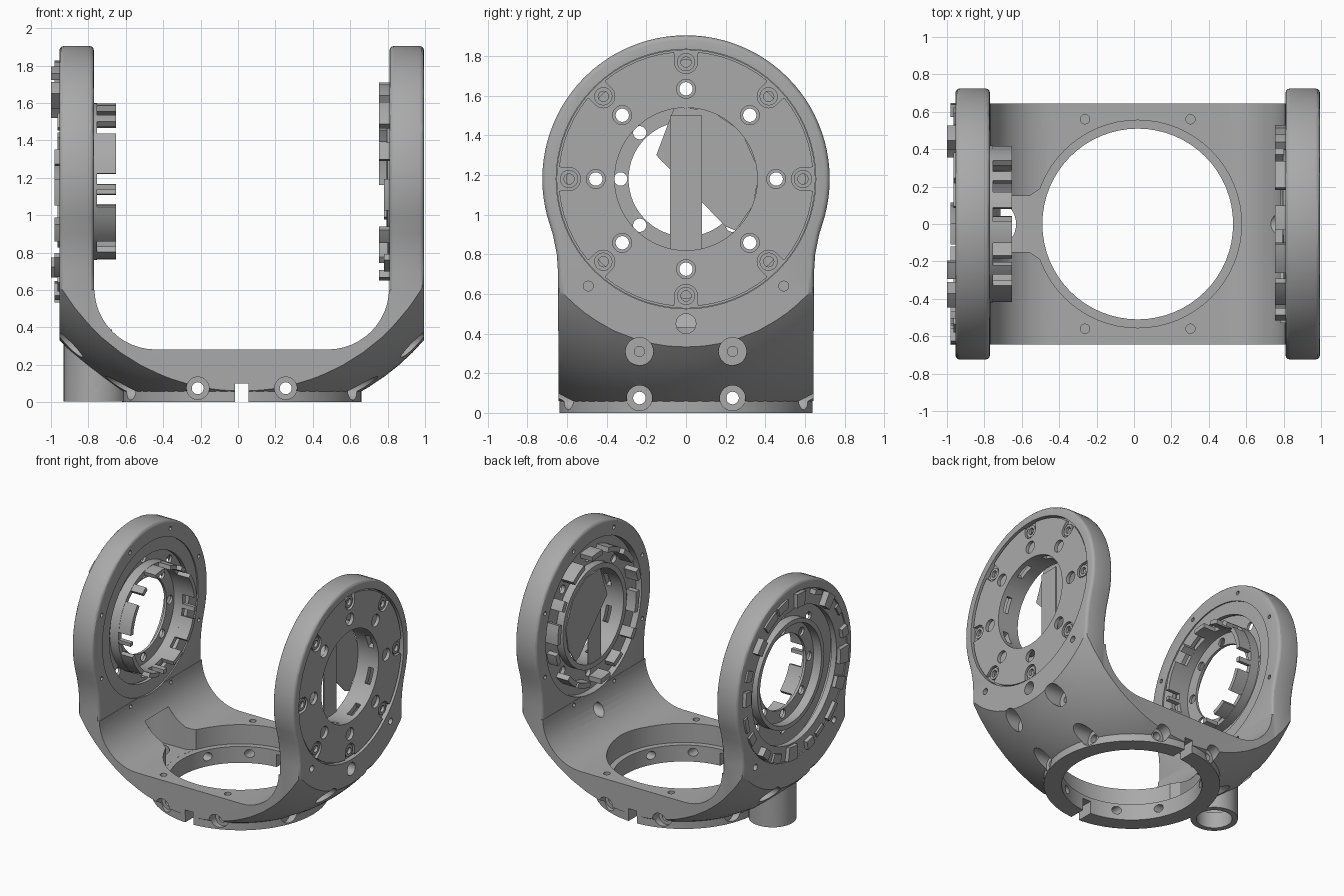
import bpy, bmesh, random
from math import sin, cos, pi, radians

random.seed(4)
if "Cube" in bpy.data.objects:
    bpy.data.objects.remove(bpy.data.objects["Cube"])

grey = bpy.data.materials.new("machined grey")
grey.use_nodes = True
COLOUR = (0.4, 0.4, 0.4, 1)
grey.diffuse_color = COLOUR
grey.node_tree.nodes["Principled BSDF"].inputs["Base Color"].default_value = COLOUR

CX, CZ = 0.02, 1.18       # middle of the yoke, height of the bearing axis


def finish(name, bm):
    bmesh.ops.recalc_face_normals(bm, faces=bm.faces)
    mesh = bpy.data.meshes.new(name)
    bm.to_mesh(mesh)
    bm.free()
    mesh.materials.append(grey)
    obj = bpy.data.objects.new(name, mesh)
    bpy.context.collection.objects.link(obj)
    return obj


def prism(name, axis, lo, hi, *outlines, round_edge=0):
    """Extrude 2D outlines along an axis; each outline may carry its own range."""
    place = {"x": lambda t, p: (t, p[0], p[1]), "y": lambda t, p: (p[0], t, p[1]),
             "z": lambda t, p: (p[0], p[1], t)}[axis]
    bm = bmesh.new()
    for pts in outlines:
        a = [bm.verts.new(place(lo, p)) for p in pts]
        b = [bm.verts.new(place(hi, p)) for p in pts]
        caps = [bm.faces.new(a), bm.faces.new(b)]
        for i in range(len(pts)):
            j = (i + 1) % len(pts)
            bm.faces.new((a[i], a[j], b[j], b[i]))
        if round_edge:
            bmesh.ops.recalc_face_normals(bm, faces=bm.faces)
            rim = [e for f in caps for e in f.edges]
            bmesh.ops.bevel(bm, geom=rim, offset=round_edge, segments=3,
                            profile=0.5, affect="EDGES")
    return finish(name, bm)


def arc(c, r, a0=0, a1=360, n=64, closed=True):
    steps = n if closed else n + 1
    return [(c[0] + r * cos(radians(a0 + (a1 - a0) * i / n)),
             c[1] + r * sin(radians(a0 + (a1 - a0) * i / n))) for i in range(steps)]


def rod(axis, c, r, lo, hi, n=64):
    return prism("cutter", axis, lo, hi, arc(c, r, n=n))


def block(x0, x1, y0, y1, z0, z1):
    return prism("cutter", "z", z0, z1, [(x0, y0), (x1, y0), (x1, y1), (x0, y1)])


def combine(obj, other, op="DIFFERENCE"):
    mod = obj.modifiers.new("cut", "BOOLEAN")
    mod.operation, mod.solver, mod.object = op, "EXACT", other
    bpy.context.view_layer.objects.active = obj
    bpy.ops.object.modifier_apply(modifier=mod.name)
    bpy.data.objects.remove(other)


def span(side, d0, d1):
    """Range in x for distances measured outward from the middle."""
    return sorted((CX + side * d0, CX + side * d1))


def polar(r, deg):
    return (r * cos(radians(deg)), CZ + r * sin(radians(deg)))


def ring(name, side, r0, r1, d0, d1):
    lo, hi = span(side, d0, d1)
    obj = prism(name, "x", lo, hi, arc((0, CZ), r1))
    combine(obj, rod("x", (0, CZ), r0, lo - 0.1, hi + 0.1))
    return obj


def teeth(name, side, r0, r1, d0, d1, arcs):
    outlines = [arc((0, CZ), r0, a, b, 5, False) + arc((0, CZ), r1, b, a, 5, False)
                for a, b in arcs]
    return prism(name, "x", *span(side, d0, d1), *outlines)


def drill(obj, side, r, hole, d0, d1, start=0, n=16):
    for k in range(8):
        combine(obj, rod("x", polar(r, start + 45 * k), hole, *span(side, d0, d1), n))


# Yoke: curved cradle with the U-shaped inside removed
yoke = block(CX - 0.96, CX + 0.96, -0.643, 0.643, 0.02, 0.6)
inside = (arc((CX - 0.46, 0.61), 0.328, 180, 270, 12, False)
          + arc((CX + 0.46, 0.61), 0.328, 270, 360, 12, False)
          + [(CX + 0.788, 1), (CX - 0.788, 1)])
combine(yoke, prism("cutter", "y", -1, 1, inside))
yoke.name = "yoke"

# Round arms that narrow into the cradle
flank = [(0.672, 0.9), (0.652, 0.8), (0.645, 0.7), (0.645, 0.1)]
outline = (arc((0, CZ), 0.725, -15, 195, 56, False)
           + [(-y, z) for y, z in flank] + flank[::-1])
for side in (-1, 1):
    combine(yoke, prism("arm", "x", *span(side, 0.79, 0.975), outline, round_edge=0.025), "UNION")

# Spherical underside
bm = bmesh.new()
bmesh.ops.create_uvsphere(bm, u_segments=72, v_segments=40, radius=1.292)
bmesh.ops.translate(bm, verts=bm.verts, vec=(CX, 0, CZ))
combine(yoke, finish("ball", bm), "INTERSECT")

# Bottom collar and cable tube
combine(yoke, rod("z", (CX, 0), 0.64, 0, 0.2), "UNION")
combine(yoke, rod("z", (-0.76, 0), 0.172, 0.003, 0.39, 40), "UNION")

# Central opening, ledge, cable channel and clamp slot
combine(yoke, rod("z", (CX, 0), 0.51, -0.1, 0.5))
combine(yoke, rod("z", (CX, 0), 0.555, 0.13, 0.5))
channel = (arc((-0.76, 0), 0.147, 90, 270, 16, False)
           + [(-0.56, -0.15), (-0.5, -0.19), (-0.44, -0.3), (-0.3, -0.3),
              (-0.3, 0.3), (-0.44, 0.3), (-0.5, 0.19), (-0.56, 0.15)])
combine(yoke, prism("cutter", "z", 0.131, 0.43, channel))
combine(yoke, rod("z", (-0.76, 0), 0.13, -0.1, 0.2, 32))
combine(yoke, block(CX - 0.036, CX + 0.036, -1, 1, -0.1, 0.1))

# Screw ports in the collar and cradle
for off in (-0.235, 0.235):
    combine(yoke, rod("x", (off, 0.075), 0.032, -1.2, 1.2, 20))
    combine(yoke, rod("y", (CX + off, 0.075), 0.032, -1.2, 1.2, 20))
    for side in (-1, 1):
        combine(yoke, rod("x", (off, 0.075), 0.064, *span(side, 0.56, 1.2), 28))
        combine(yoke, rod("x", (off, 0.31), 0.07, *span(side, 0.82, 1.2), 28))
        combine(yoke, rod("x", (off, 0.31), 0.026, *span(side, 0.72, 1.2), 16))
        combine(yoke, rod("y", (CX + off, 0.075), 0.06, *sorted((side * 0.56, side * 1.2)), 28))
        combine(yoke, rod("z", (CX + off * 1.2, side * 0.56), 0.025, 0.2, 0.4, 16))
        combine(yoke, rod("x", (off * 2.1, 0.64), 0.025, *span(side, 0.93, 1.2), 16))
combine(yoke, rod("x", (0, 0.45), 0.05, 0.6, 1.2, 28))

# Bearing bores and the small screws around them
for side in (-1, 1):
    combine(yoke, rod("x", (0, CZ), 0.6, *span(side, 0.78, 1.1)))
    combine(yoke, rod("x", (0, CZ), 0.655, *span(side, 0.93, 1.1)))
    drill(yoke, side, 0.66, 0.016, 0.7, 0.83, 22.5, 12)

# Left arm: face plate with bolt holes and open lug pockets
plate = ring("face_plate", 1, 0.36, 0.643, 0.935, 0.963)
drill(plate, 1, 0.455, 0.048, 0.85, 1.1, n=20)
for k in range(8):
    a = 45 * k
    u, v = cos(radians(a)), sin(radians(a))
    pocket = [(y * u - z * v, CZ + y * v + z * u)
              for y, z in arc((0.59, 0), 0.058, 90, 270, 12, False)
              + [(0.63, -0.058), (0.7, -0.085), (0.7, 0.085), (0.63, 0.058)]]
    combine(plate, prism("cutter", "x", 0.9, 1.1, pocket))
back_ring = ring("lug_ring", 1, 0.52, 0.653, 0.932, 0.94)
drill(back_ring, 1, 0.59, 0.026, 0.8, 1.1)
for k in range(8):
    lug = prism("plate_lug", "x", *span(1, 0.936, 0.955), arc(polar(0.59, 45 * k), 0.046, n=20))
    combine(lug, rod("x", polar(0.59, 45 * k), 0.026, 0.9, 1.1, 16))
seat_left = ring("left_bearing_seat", 1, 0.39, 0.605, 0.84, 0.87)
drill(seat_left, 1, 0.455, 0.034, 0.7, 1.0)

# Left hub: sleeve pierced by windows, with uneven rim tabs
hub = ring("left_hub", 1, 0.36, 0.4, 0.78, 0.94)
for k in range(4):
    a = 22.5 + 45 * k
    u, v = cos(radians(a)), sin(radians(a))
    slot = [(y * u - z * v, CZ + y * v + z * u)
            for y, z in ((-0.5, -0.06), (0.5, -0.06), (0.5, 0.06), (-0.5, 0.06))]
    combine(hub, prism("cutter", "x", *span(1, 0.88, 0.925), slot))
for i in range(14):
    a = i * 360 / 14 + random.uniform(-4, 4)
    teeth("left_rim_tab", 1, 0.49, 0.53, random.choice((0.735, 0.735, 0.76)), 0.845,
          [(a, a + random.uniform(8, 20))])

# Thin panels half closing the left hub
prism("hub_panel", "x", *span(1, 0.775, 0.782),
      [(-0.06, 1.54), (0.12, 1.53), (0.28, 1.42), (0.37, 1.22), (0.34, 1.05),
       (0.25, 0.92), (0.2, 0.94), (-0.15, 1.3)])
prism("hub_strip", "x", *span(1, 0.783, 0.79), [(-0.08, 0.82), (0.08, 0.82), (0.08, 1.5), (-0.08, 1.5)])

# Right arm: web, outer ring with uneven tabs, and the inner sleeve
web = ring("right_web", -1, 0.29, 0.605, 0.85, 0.87)
drill(web, -1, 0.455, 0.034, 0.7, 1.0)
drill(web, -1, 0.33, 0.034, 0.7, 1.0)
ring("right_outer_ring", -1, 0.53, 0.65, 0.925, 0.97)
ring("right_bearing_seat", -1, 0.5, 0.6, 0.8, 0.83)
ring("right_sleeve", -1, 0.385, 0.42, 0.775, 0.94)
for i in range(20):
    a = i * 18 + random.uniform(-3, 3)
    teeth("right_outer_tab", -1, random.choice((0.54, 0.58, 0.61)), 0.648, 0.96,
          random.choice((0.985, 1.0, 1.02)), [(a, a + random.uniform(7, 14))])
teeth("right_sleeve_tabs", -1, 0.385, 0.418, 0.672, 0.78,
      [(6, 36), (48, 56), (66, 78), (88, 104), (122, 130), (142, 174),
       (182, 186), (199, 230), (244, 262), (270, 276), (288, 305), (318, 342), (350, 355)])

# Smooth curved surfaces while keeping machined edges crisp
bpy.ops.object.select_all(action="DESELECT")
for obj in bpy.context.collection.objects:
    if obj.type == "MESH" and grey.name in obj.data.materials:
        obj.select_set(True)
bpy.context.view_layer.objects.active = yoke
bpy.ops.object.shade_smooth_by_angle(angle=radians(30))
